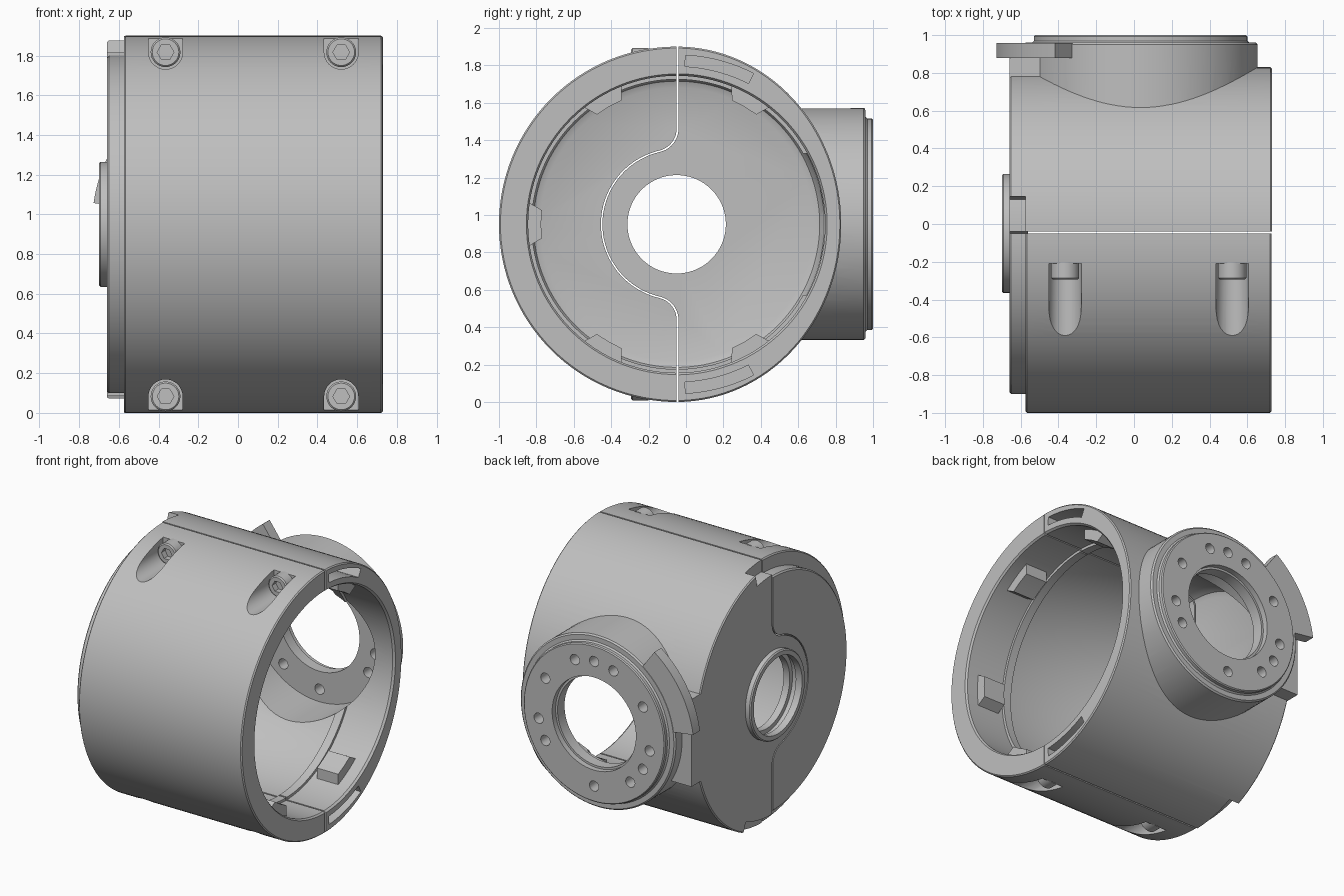
import bpy, bmesh
from math import sin, cos, pi, radians, sqrt, atan2, tau

cube = bpy.data.objects.get("Cube")
if cube:
    bpy.data.objects.remove(cube)

CY, CZ = -0.05, 0.95      # axis of the main barrel (runs along x)
PX = 0.035                # axis of the side port (runs along y)

grey = bpy.data.materials.new("machined grey")
grey.use_nodes = True
grey.diffuse_color = (0.52, 0.52, 0.52, 1)
grey.node_tree.nodes["Principled BSDF"].inputs["Base Color"].default_value = grey.diffuse_color


def loft(name, rings, axis):
    """Skin rings of (offset, [(u, v), ...]) along x or y and cap both ends."""
    bm = bmesh.new()
    loops = [[bm.verts.new((a, u, v) if axis == "x" else (u, a, v)) for u, v in pts]
             for a, pts in rings]
    n = len(loops[0])
    for p, q in zip(loops, loops[1:]):
        for i in range(n):
            j = (i + 1) % n
            bm.faces.new((p[i], p[j], q[j], q[i]))
    bm.faces.new(loops[0])
    bm.faces.new(loops[-1])
    bmesh.ops.recalc_face_normals(bm, faces=bm.faces)
    mesh = bpy.data.meshes.new(name)
    bm.to_mesh(mesh)
    bm.free()
    mesh.materials.append(grey)
    obj = bpy.data.objects.new(name, mesh)
    bpy.context.collection.objects.link(obj)
    return obj


def circle(cu, cv, r, n=128, squash=1):
    return [(cu + r * squash * cos(tau * i / n), cv + r * sin(tau * i / n)) for i in range(n)]


def barrel(name, profile, squash=1):
    return loft(name, [(x, circle(CY, CZ, r, 128, squash)) for x, r in profile], "x")


def port(name, profile):
    return loft(name, [(y, circle(PX, CZ, r, 96)) for y, r in profile], "y")


def prism(name, pts, axis, lo, hi):
    return loft(name, [(lo, pts), (hi, pts)], axis)


def strip(cu, r0, r1, a0, a1, n=12, flare=0):
    """Arc-shaped outline between two radii, angles in degrees from +u."""
    def arc(r, s, e):
        return [(cu + r * cos(radians(s + (e - s) * i / n)),
                 CZ + r * sin(radians(s + (e - s) * i / n))) for i in range(n + 1)]
    return arc(r0, a0, a1) + arc(r1, a1 + flare, a0 - flare)


def combine(target, tool, op="DIFFERENCE"):
    mod = target.modifiers.new("cut", "BOOLEAN")
    mod.operation, mod.solver, mod.object = op, "EXACT", tool
    bpy.context.view_layer.objects.active = target
    bpy.ops.object.modifier_apply(modifier=mod.name)
    bpy.data.objects.remove(tool)


def split_outline(line, R, f):
    """Parting line: straight, sweeping round the centre bore, closed towards +y."""
    h = sqrt((R + f) ** 2 - (line - f) ** 2)
    end, start = atan2(-h, f - line), atan2(h, line - f)
    top = [(2, 2), (line, 2)]
    top += [(line - f + f * cos(end * i / 10), h + f * sin(end * i / 10)) for i in range(11)]
    top += [(R * cos(start + (pi - start) * i / 20), R * sin(start + (pi - start) * i / 20))
            for i in range(1, 21)]
    pts = top + [(u, -v) for u, v in reversed(top[:-1])]
    return [(CY + u, CZ + v) for u, v in pts]


def cut_interior(shell):
    # main cavity with a retaining ridge, then the stepped centre bore
    combine(shell, barrel("cavity", [(-0.56, 0.73), (-0.545, 0.765), (-0.5, 0.79), (0.36, 0.79),
                                     (0.36, 0.775), (0.42, 0.775), (0.42, 0.794),
                                     (0.715, 0.794), (0.73, 0.805), (0.8, 0.805)]))
    combine(shell, barrel("bore", [(-0.8, 0.285), (-0.69, 0.275), (-0.65, 0.275), (-0.65, 0.295),
                                   (-0.61, 0.295), (-0.61, 0.263), (-0.4, 0.263)]))


def add_lugs(shell, angles):
    for a in angles:
        lug = prism("lug", strip(CY, 0.725, 0.82, a - 6, a + 6, 2, 3), "x", 0.46, 0.63)
        combine(shell, lug, "UNION")


# Front half shell
front = barrel("front_half_shell", [(-0.66, 0.84), (-0.65, 0.85), (-0.575, 0.85), (-0.575, 0.942),
                                    (-0.567, 0.95), (0.72, 0.95), (0.728, 0.942)])
cut_interior(front)
combine(front, prism("split", split_outline(0, 0.405, 0.12), "x", -2, 2))
add_lugs(front, (120, 180, 240))

# Screw pockets and socket screws
for side in (1, -1):
    z = CZ + side * 0.867
    for i, x in enumerate((-0.365, 0.52)):
        u_shape = [(x + 0.086 * cos(pi * k / 16), z - side * 0.086 * sin(pi * k / 16))
                   for k in range(17)]
        u_shape += [(x - 0.086, z + side * 0.3), (x + 0.086, z + side * 0.3)]
        combine(front, prism("pocket", u_shape, "y", -1.3, -0.21))
        head = [(-0.2, 0.075), (-0.285, 0.075), (-0.293, 0.067)]
        screw = loft(f"{'upper' if side > 0 else 'lower'}_screw_{i + 1}",
                     [(y, circle(x, z, r, 32)) for y, r in head], "y")
        combine(screw, prism("socket", circle(x, z, 0.042, 6), "y", -0.4, -0.25))

# Back half shell, slightly flatter, with the side port, its web, index tab and end boss
back = barrel("back_half_shell", [(-0.66, 0.942), (-0.652, 0.95), (0.722, 0.95), (0.73, 0.942)],
              0.88 / 0.95)
for x_end, top_angle, low_angle in ((-0.575, 78, -69),):
    combine(back, prism("notch", strip(CY, 0.865, 1.2, top_angle, 100), "x", -0.8, x_end))
    combine(back, prism("notch", strip(CY, 0.865, 1.2, -100, low_angle), "x", -0.8, x_end))
web = [(-0.66, CZ - 0.316), (0, CZ - 0.316), (0, CZ + 0.316), (-0.66, CZ + 0.316)]
combine(back, prism("web", web, "y", 0.5, 0.88), "UNION")
combine(back, port("port", [(0.3, 0.62), (0.95, 0.62), (0.96, 0.61), (0.96, 0.575), (0.97, 0.565),
                            (0.993, 0.565), (1.0, 0.558)]), "UNION")
combine(back, prism("tab", strip(PX, 0.5, 0.77, 126, 172, 24), "y", 0.88, 0.958), "UNION")
combine(back, barrel("boss", [(-0.6, 0.315), (-0.692, 0.315), (-0.7, 0.307)]), "UNION")
cut_interior(back)
combine(back, port("port_cavity", [(0, 0.54), (0.88, 0.54)]))
combine(back, port("port_opening", [(0.7, 0.32), (0.96, 0.32), (0.96, 0.335), (1.1, 0.335)]))
combine(back, prism("split", split_outline(0.01, 0.397, 0.128), "x", -2, 2), "INTERSECT")
add_lugs(back, (60, -60))

# Curved pockets in the open rim
for a in (63, -87):
    combine(back, prism("rim_slot", strip(CY, 0.845, 0.905, a, a + 24), "x", 0.5, 0.9))

# Bolt and pin holes round the port face
for a in (110, 90, 70, 30, 350, 330, 310, 270, 210, 190, 150):
    t = radians(180 - a)
    hole = circle(PX + 0.45 * cos(t), CZ + 0.45 * sin(t), 0.037, 20)
    combine(back, prism("bolt_hole", hole, "y", 0.8, 1.1))

# Smooth shading with crisp edges
for obj in bpy.context.collection.objects:
    if obj.type == "MESH" and obj.data.materials and obj.data.materials[0] == grey:
        bpy.ops.object.select_all(action="DESELECT")
        obj.select_set(True)
        bpy.context.view_layer.objects.active = obj
        bpy.ops.object.shade_smooth_by_angle(angle=radians(30))
